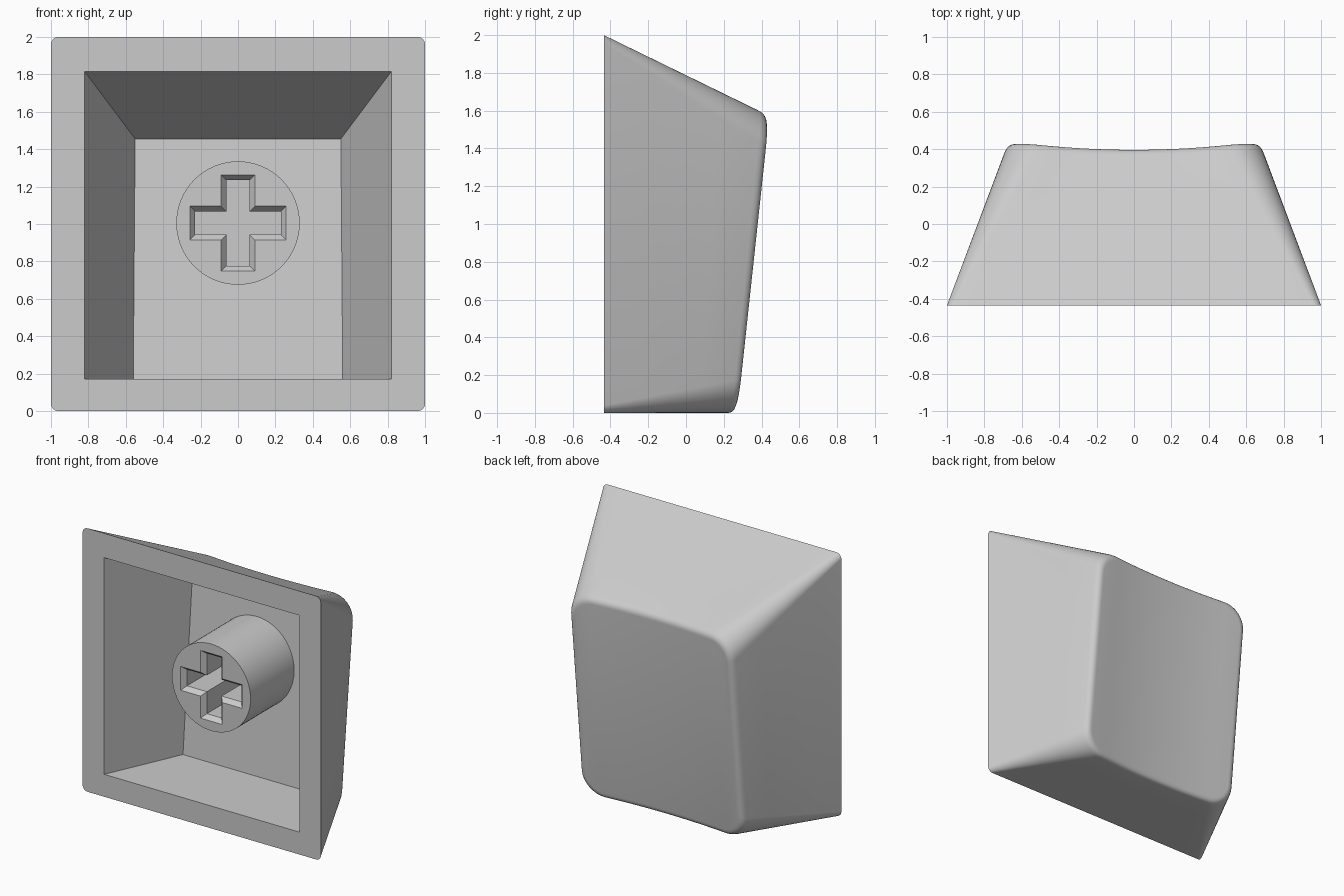
import bpy, bmesh
from math import sin, cos, pi, radians

cube = bpy.data.objects.get("Cube")
if cube:
    bpy.data.objects.remove(cube, do_unlink=True)

grey = bpy.data.materials.new("light_grey_plastic")
grey.use_nodes = True
GREY = (0.6, 0.6, 0.6, 1)
grey.diffuse_color = GREY
grey.node_tree.nodes["Principled BSDF"].inputs["Base Color"].default_value = GREY

FRONT = -0.435          # plane of the open rim
CORNER, EDGE = 8, 14    # segments per rounded corner and per straight edge


def lerp(a, b, t):
    return tuple(p + (q - p) * t for p, q in zip(a, b))


def outline(half_x, half_z, mid_z, r):
    """Rounded rectangle as (x, z): upper half left to right, then lower half back."""
    left = [(-half_x + r - r * cos(a), half_z - r + r * sin(a))
            for a in (pi / 2 * i / CORNER for i in range(CORNER + 1))]
    right = [(-x, z) for x, z in reversed(left)]
    span = half_x - r
    edge = [(-span + 2 * span * i / EDGE, half_z) for i in range(1, EDGE)]
    upper = left + edge + right
    return [(x, mid_z + z) for x, z in upper] + [(x, mid_z - z) for x, z in reversed(upper)]


def add_ring(bm, points):
    return [bm.verts.new(p) for p in points]


def bridge(bm, a, b):
    n = len(a)
    for i in range(n):
        j = (i + 1) % n
        bm.faces.new((a[i], a[j], b[j], b[i]))


def fill_between(bm, outer, inner):
    """Flat face with a hole."""
    edges = []
    for ring in (outer, inner):
        for i, v in enumerate(ring):
            pair = (v, ring[(i + 1) % len(ring)])
            edges.append(bm.edges.get(pair) or bm.edges.new(pair))
    bmesh.ops.triangle_fill(bm, edges=edges, use_beauty=True)


def finish(bm, name):
    bmesh.ops.recalc_face_normals(bm, faces=bm.faces)
    mesh = bpy.data.meshes.new(name)
    bm.to_mesh(mesh)
    bm.free()
    mesh.materials.append(grey)
    obj = bpy.data.objects.new(name, mesh)
    bpy.context.collection.objects.link(obj)
    bpy.ops.object.select_all(action="DESELECT")
    obj.select_set(True)
    bpy.context.view_layer.objects.active = obj
    bpy.ops.object.shade_smooth_by_angle(angle=radians(30))
    return obj


# Keycap shell: tapered walls lofted into a tilted, dished face
def dished(p):
    x, z = p
    return (x, 0.272 + 0.108 * z - 0.042 * (1 - (x / 0.64) ** 2), z)


base = [(x, FRONT, z) for x, z in outline(1, 1, 1, 0.04)]
rim = [dished(p) for p in outline(0.675, 0.79, 0.79, 0.18)]
face = [dished(p) for p in outline(0.635, 0.75, 0.79, 0.14)]
wall_top = [lerp(b, r, 0.95) for b, r in zip(base, rim)]

bm = bmesh.new()
rings = [add_ring(bm, base)]
for t in (0.25, 0.5, 0.75):
    rings.append(add_ring(bm, [lerp(b, w, t) for b, w in zip(base, wall_top)]))
for i in range(6):  # rounded edge between wall and face
    t = i / 5
    rings.append(add_ring(bm, [lerp(lerp(w, r, t), lerp(r, f, t), t)
                               for w, r, f in zip(wall_top, rim, face)]))
for a, b in zip(rings, rings[1:]):
    bridge(bm, a, b)
last = rings[-1]
n = len(last)
for i in range(n // 2 - 1):  # face strips across the dish
    bm.faces.new((last[i], last[i + 1], last[n - 2 - i], last[n - 1 - i]))

# Hollow inside with a tilted floor
mouth = add_ring(bm, [(-0.82, FRONT, 0.17), (0.82, FRONT, 0.17),
                      (0.82, FRONT, 1.815), (-0.82, FRONT, 1.815)])
floor = add_ring(bm, [(-0.56, 0.14, 0.17), (0.56, 0.14, 0.17),
                      (0.55, 0.235, 1.455), (-0.55, 0.235, 1.455)])
fill_between(bm, rings[0], mouth)
bridge(bm, mouth, floor)
bm.faces.new(floor)
finish(bm, "keycap_shell")


# Stem with a chamfered cross socket
def cross(y, inset):
    w, l = 0.09 - inset, 0.257 - inset
    quarter = [(l, -w), (l, w), (w, w)]
    pts = []
    for k in range(4):
        c, s = (1, 0, -1, 0)[k], (0, 1, 0, -1)[k]
        pts += [(c * u - s * v, y, 1.005 + s * u + c * v) for u, v in quarter]
    return pts


def circle(y):
    return [(0.33 * cos(a), y, 1.005 + 0.33 * sin(a))
            for a in (2 * pi * i / 64 for i in range(64))]


bm = bmesh.new()
tip, root = add_ring(bm, circle(-0.32)), add_ring(bm, circle(0.25))
bridge(bm, tip, root)
bm.faces.new(root)
socket = [add_ring(bm, cross(y, d)) for y, d in ((-0.32, 0), (-0.285, 0.028), (0.12, 0.028))]
fill_between(bm, tip, socket[0])
for a, b in zip(socket, socket[1:]):
    bridge(bm, a, b)
bm.faces.new(socket[-1])
finish(bm, "switch_stem")
